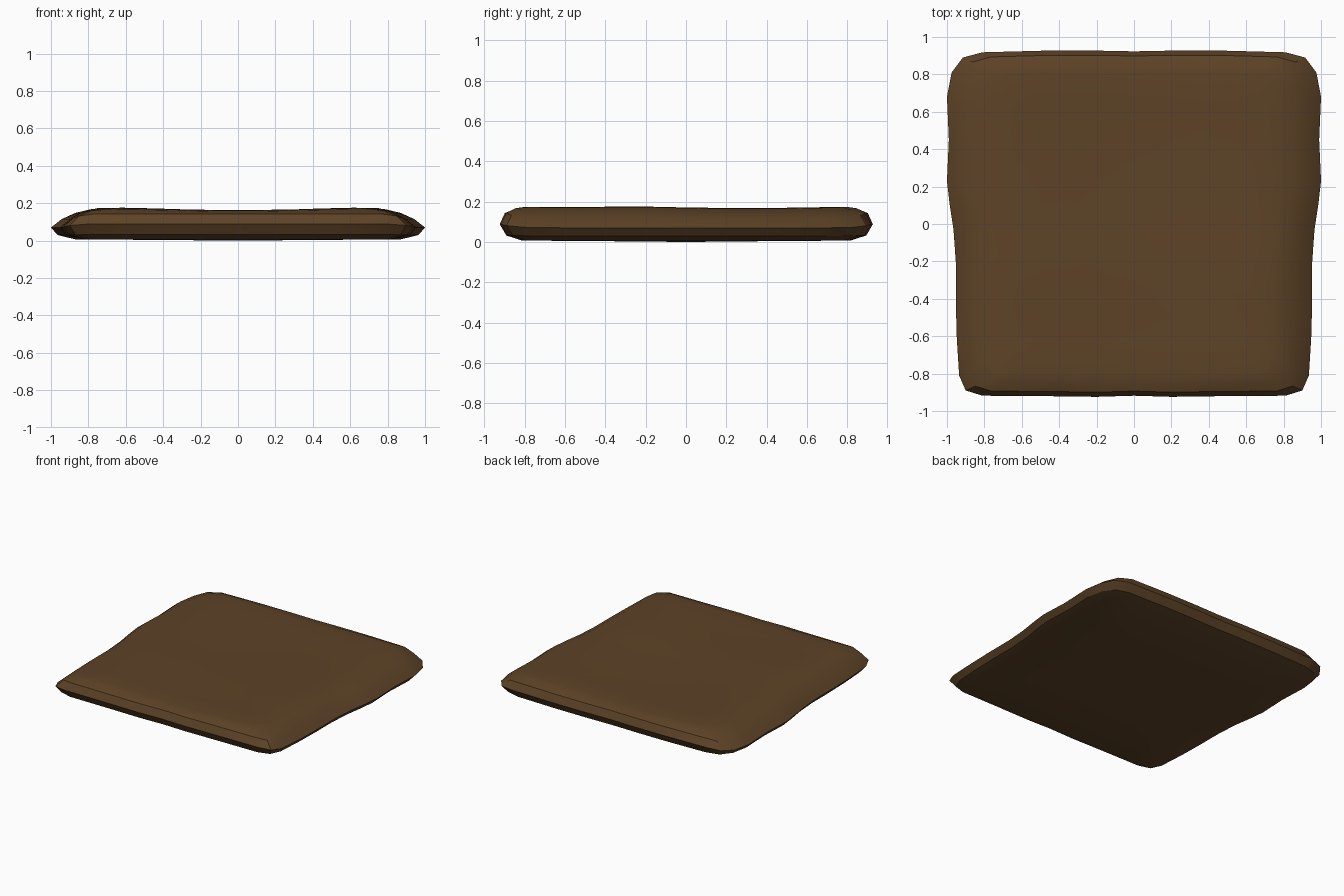
import bpy, bmesh, math

if "Cube" in bpy.data.objects:
    bpy.data.objects.remove(bpy.data.objects["Cube"])

# Right half of the plan outline, front centre to back centre
half = [(0, -.918), (.2, -.924), (.5, -.92), (.81, -.918), (.9, -.89), (.935, -.81),
        (.948, -.6), (.953, -.4), (.953, -.2), (.965, -.03), (.985, .1), (1, .23),
        (.99, .45), (1, .68), (.975, .81), (.915, .89), (.81, .918), (.47, .927),
        (.2, .927), (0, .923)]
outline = half + [(-x, y) for x, y in half[-2:0:-1]]


def endness(x, y):
    # 1 on the front and back edges, 0 on the sides
    return max(0, min(1, (abs(y) - .75) / .15)) * max(0, min(1, (1 - abs(x)) / .15))


def top_z(x, y):
    # gently lumpy upper surface
    lobes = .012 * math.exp(-((abs(x) - .62) / .28) ** 2)
    swell = .009 * math.exp(-((y + .28) / .25) ** 2) + .006 * math.exp(-((abs(y) - .78) / .2) ** 2)
    return .157 + lobes + swell * .8


# Cross-section rings: scale x, scale y, height on sides, height on ends
rings = [(.45, .45, .004, .004), (.87, .88, .007, .007), (.965, .965, .03, .032),
         (1, 1, .07, .088), (.943, .973, .115, .143)]
top_rings = [(.87, .92), (.79, .87), (.65, .72), (.48, .54), (.3, .34), (.14, .16)]

bm = bmesh.new()
loops = []
for sx, sy, side, end in rings:
    loops.append([bm.verts.new((x * sx, y * sy, side + (end - side) * endness(x, y)))
                  for x, y in outline])
for i, (sx, sy) in enumerate(top_rings):
    loop = []
    for x, y in outline:
        drop = (.017 - .012 * endness(x, y)) if i == 0 else 0
        loop.append(bm.verts.new((x * sx, y * sy, top_z(x * sx, y * sy) - drop)))
    loops.append(loop)
n = len(outline)
for a, b in zip(loops, loops[1:]):
    for i in range(n):
        j = (i + 1) % n
        bm.faces.new((a[i], a[j], b[j], b[i]))

# Close the underside and the middle of the top
for loop, z in ((loops[0], 0), (loops[-1], top_z(0, 0))):
    c = bm.verts.new((0, 0, z))
    for i in range(n):
        bm.faces.new((loop[i], loop[(i + 1) % n], c))
bmesh.ops.recalc_face_normals(bm, faces=bm.faces)

mesh = bpy.data.meshes.new("seat_cushion")
bm.to_mesh(mesh)
bm.free()
cushion = bpy.data.objects.new("seat_cushion", mesh)
bpy.context.collection.objects.link(cushion)

mat = bpy.data.materials.new("brown_leather")
mat.diffuse_color = (.11, .056, .02, 1)
mat.use_nodes = True
mat.node_tree.nodes["Principled BSDF"].inputs["Base Color"].default_value = mat.diffuse_color
mesh.materials.append(mat)

bpy.context.view_layer.objects.active = cushion
cushion.select_set(True)
bpy.ops.object.shade_smooth_by_angle(angle=math.radians(30))
